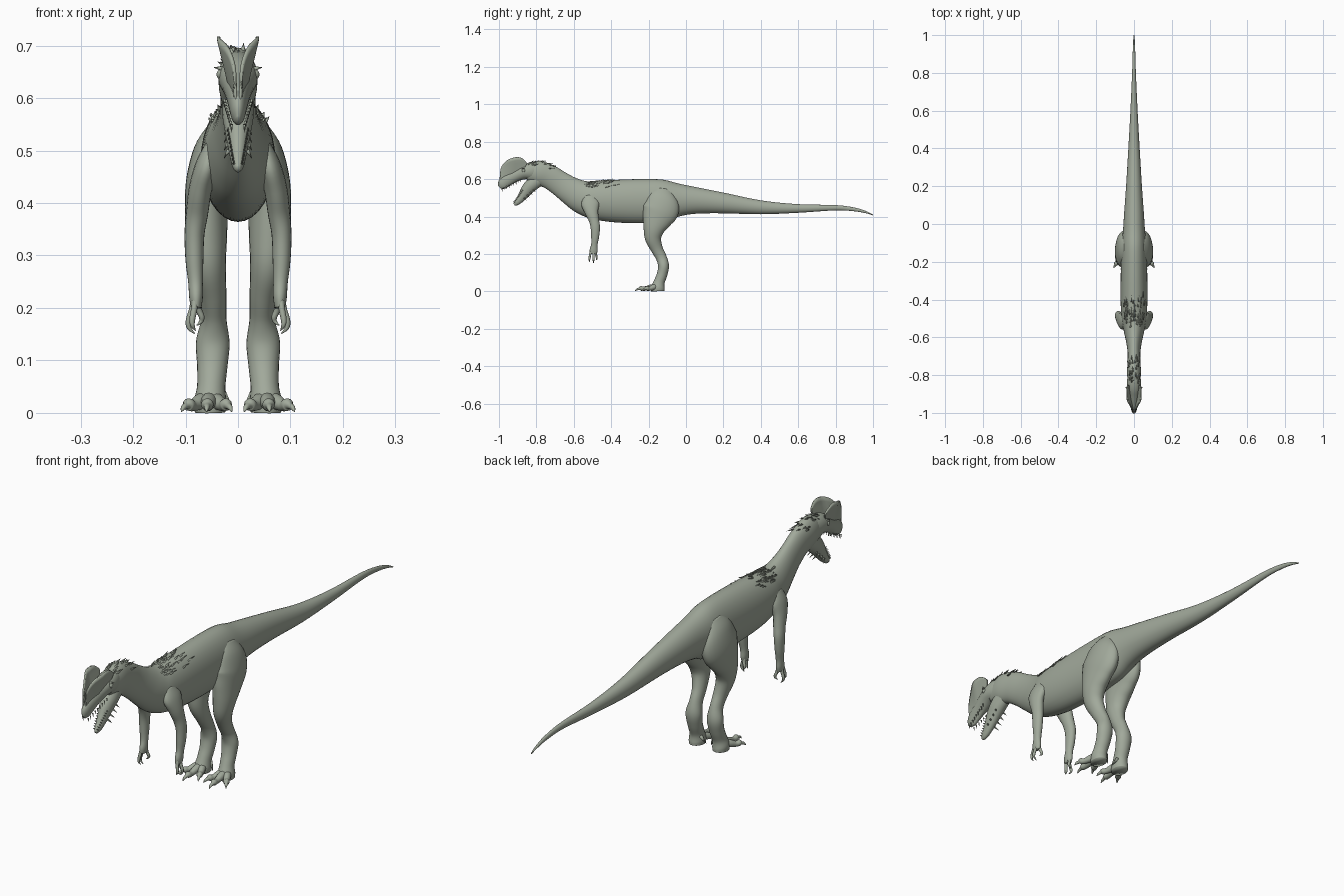
import bpy, bmesh, math, random
from mathutils import Vector, Matrix

if "Cube" in bpy.data.objects:
    bpy.data.objects.remove(bpy.data.objects["Cube"])

random.seed(4)
skin = bpy.data.materials.new("grey green skin")
skin.diffuse_color = (0.36, 0.40, 0.33, 1)
skin.use_nodes = True
skin.node_tree.nodes["Principled BSDF"].inputs["Base Color"].default_value = skin.diffuse_color


def finish(name, bm, smooth=True):
    bmesh.ops.recalc_face_normals(bm, faces=bm.faces)
    me = bpy.data.meshes.new(name)
    bm.to_mesh(me)
    bm.free()
    me.materials.append(skin)
    for p in me.polygons:
        p.use_smooth = smooth
    ob = bpy.data.objects.new(name, me)
    bpy.context.collection.objects.link(ob)
    return ob


def spline(pts, sub):
    """Catmull-Rom through tuples of any length."""
    out = []
    n = len(pts)
    for i in range(n - 1):
        a, b, c, d = pts[max(i - 1, 0)], pts[i], pts[i + 1], pts[min(i + 2, n - 1)]
        for k in range(sub):
            t = k / sub
            out.append([0.5 * (2 * q + (r - p) * t + (2 * p - 5 * q + 4 * r - s) * t * t
                               + (3 * q - p - 3 * r + s) * t ** 3)
                        for p, q, r, s in zip(a, b, c, d)])
    return out + [list(pts[-1])]


def add_loft(bm, pts, seg=24, sub=5):
    """Elliptical tube through (x, y, z, half width, half depth). Returns frames."""
    P = spline(pts, sub)
    rings, frames = [], []
    for i, p in enumerate(P):
        c = Vector(p[:3])
        t = (Vector(P[min(i + 1, len(P) - 1)][:3]) - Vector(P[max(i - 1, 0)][:3])).normalized()
        side = Vector((1, 0, 0))
        side = (side - t * side.dot(t)).normalized()
        up = side.cross(t) if t.y > -0.5 else t.cross(side)
        w, h = max(p[3], 0.0008), max(p[4], 0.0008)
        frames.append((c, side * w, up * h, t))
        rings.append([bm.verts.new(c + side * w * math.cos(a) + up * h * math.sin(a))
                      for a in (2 * math.pi * k / seg for k in range(seg))])
    for r, s in zip(rings, rings[1:]):
        for k in range(seg):
            j = (k + 1) % seg
            bm.faces.new((r[k], r[j], s[j], s[k]))
    bm.faces.new(rings[0])
    bm.faces.new(rings[-1])
    return frames


def loft(name, pts, **kw):
    bm = bmesh.new()
    fr = add_loft(bm, pts, **kw)
    finish(name, bm)
    return fr


def spike(bm, p, d, length, r, flat=1.0):
    q = Vector(d).to_track_quat('Z', 'Y').to_matrix().to_4x4()
    m = (Matrix.Translation(Vector(p)) @ q @ Matrix.Diagonal((1, flat, 1, 1))
         @ Matrix.Translation((0, 0, length / 2)))
    bmesh.ops.create_cone(bm, cap_ends=True, segments=6, radius1=r, radius2=r * 0.1,
                          depth=length, matrix=m)


def mid(rows):
    return [(0,) + r for r in rows]


# neck, torso and tail as one tube
body = loft("body", mid([
    (-.85, .635, .030, .045), (-.79, .633, .037, .064), (-.73, .612, .034, .064),
    (-.675, .577, .034, .066), (-.62, .540, .042, .074), (-.56, .507, .055, .088),
    (-.50, .490, .066, .100), (-.40, .483, .071, .112), (-.25, .482, .070, .118),
    (-.12, .485, .066, .112), (-.03, .488, .058, .086), (.06, .485, .052, .070),
    (.20, .472, .042, .055), (.40, .449, .030, .037), (.60, .443, .019, .023),
    (.80, .447, .010, .014), (.90, .438, .007, .010), (.96, .424, .005, .006),
    (1.0, .408, .002, .002)]), seg=32)

# skull and open lower jaw
loft("skull", mid([
    (-.79, .638, .030, .052), (-.83, .642, .037, .047), (-.865, .638, .037, .040),
    (-.90, .624, .030, .034), (-.935, .606, .023, .032), (-.965, .587, .018, .032),
    (-.985, .568, .013, .026), (-.997, .556, .005, .010)]))
loft("lower_jaw", mid([
    (-.79, .600, .028, .040), (-.825, .570, .030, .036), (-.85, .543, .026, .032),
    (-.872, .512, .020, .025), (-.892, .487, .015, .019), (-.908, .472, .011, .014),
    (-.919, .464, .005, .007)]))

# teeth
bm = bmesh.new()
for s in (1, -1):
    for i in range(9):
        t = i / 8
        spike(bm, (s * (.012 + .014 * t), -.985 + .10 * t, .550 + .048 * t),
              (0, .15, -1), .016, .0028)
        spike(bm, (s * (.008 + .011 * t), -.916 + .045 * t, .475 + .062 * t),
              (0, -.8, .6), .013, .0025)
finish("teeth", bm)

for s, tag in ((1, "left"), (-1, "right")):
    # splayed head crest: a thin sheet between a lower and an upper edge
    edge = spline([(-.990, .56, .60), (-.993, .57, .635), (-.985, .58, .668),
                   (-.955, .60, .702), (-.915, .615, .716), (-.885, .635, .715),
                   (-.862, .66, .700), (-.852, .682, .688)], 3)
    bm = bmesh.new()
    grid = []
    for y, lo, hi in edge:
        row = []
        for k in range(7):
            z = lo + (hi - lo) * k / 6
            splay = max(0, min(1, (z - .575) / .135)) * min(1, (y + 1.0) / .07)
            row.append(bm.verts.new((s * (.004 + .033 * splay), y, z)))
        grid.append(row)
    for a, b in zip(grid, grid[1:]):
        for k in range(6):
            bm.faces.new((a[k], a[k + 1], b[k + 1], b[k]))
    ob = finish("crest_" + tag, bm)
    mod = ob.modifiers.new("thickness", 'SOLIDIFY')
    mod.thickness, mod.offset = .006, 0

    # eye and pointed brow
    bm = bmesh.new()
    bmesh.ops.create_uvsphere(bm, u_segments=16, v_segments=10, radius=.010,
                              matrix=Matrix.Translation((s * .031, -.868, .645)))
    spike(bm, (s * .030, -.872, .656), (s * 1, .5, .15), .018, .008, .6)
    finish("eye_and_brow_" + tag, bm)

    # hind leg
    loft("hind_leg_" + tag, [(s * a, b, c, d, e) for a, b, c, d, e in [
        (.036, -.125, .545, .020, .045), (.048, -.130, .500, .036, .080),
        (.056, -.135, .440, .043, .098), (.060, -.155, .385, .041, .080),
        (.060, -.172, .330, .039, .056), (.056, -.175, .280, .033, .043),
        (.048, -.155, .225, .026, .032), (.046, -.132, .180, .024, .029),
        (.048, -.120, .135, .032, .029), (.049, -.128, .090, .029, .028),
        (.051, -.143, .050, .027, .029), (.053, -.150, .020, .031, .036),
        (.053, -.150, .001, .029, .036)]])

    # toes with claws, plus a small inner spur
    bm = bmesh.new()
    for tx, ty in ((.060, -.272), (.108, -.232), (.012, -.240)):
        a, b = Vector((.054, -.145, .028)), Vector((tx, ty, .002))
        rows = []
        for t, z, r in ((0, .028, .016), (.35, .021, .015), (.6, .014, .011),
                        (.75, .016, .012), (.82, .014, .007), (.93, .010, .005), (1, .002, .001)):
            p = a.lerp(b, t)
            rows.append((s * p.x, p.y, z, r, min(r, z)))
        add_loft(bm, rows, seg=12, sub=3)
    spike(bm, (s * .030, -.135, .040), (-s * .5, -.3, -.8), .038, .008)
    finish("toes_" + tag, bm)

    # arm
    loft("arm_" + tag, [(s * a, b, c, d, e) for a, b, c, d, e in [
        (.046, -.515, .510, .016, .030), (.060, -.512, .470, .022, .048),
        (.072, -.505, .425, .022, .036), (.078, -.492, .380, .021, .027),
        (.083, -.485, .340, .019, .025), (.083, -.486, .290, .017, .021),
        (.081, -.490, .250, .014, .017), (.080, -.494, .220, .013, .021),
        (.080, -.496, .200, .010, .019)]], seg=20)

    # fingers ending in curved claws
    bm = bmesh.new()
    for fx, fy, drop in ((.004, -.014, .046), (.008, .001, .052), (-.006, .013, .036)):
        x, y = .080, -.496
        add_loft(bm, [(s * (x + fx * .5), y + fy * .8, .215, .006, .007),
                      (s * (x + fx), y + fy * 1.2, .195, .006, .006),
                      (s * (x + fx * 1.8), y + fy * 1.4, .203 - drop * .55, .0055, .006),
                      (s * (x + fx * 1.6), y + fy * 1.5, .203 - drop * .8, .004, .004),
                      (s * (x + fx * .3), y + fy * 1.2, .203 - drop, .001, .001)], seg=10, sub=3)
    finish("fingers_" + tag, bm)


# quills scattered over a stretch of the body, pointing backwards
def quills(name, y0, y1, count, spread, length, lift):
    bm = bmesh.new()
    frames = [f for f in body if y0 <= f[0].y <= y1]
    for i in range(count):
        c, side, up, t = random.choice(frames)
        a = math.pi / 2 + random.uniform(-spread, spread)
        out = side * math.cos(a) + up * math.sin(a)
        p = c + out * .98 + t * random.uniform(-.01, .01)
        spike(bm, p, t + out.normalized() * random.uniform(.5, 1) * lift,
              length * random.uniform(.7, 1.2), .0055, .5)
    finish(name, bm)


quills("shoulder_quills", -.58, -.38, 70, .85, .034, .45)
quills("nape_quills", -.86, -.74, 34, .9, .028, .7)

# short spines under the back of the jaw
bm = bmesh.new()
for s in (1, -1):
    for i in range(4):
        spike(bm, (s * .018, -.865 + .016 * i, .500 + .015 * i), (s * .4, .6, -.7), .022, .004)
finish("jaw_spines", bm)
